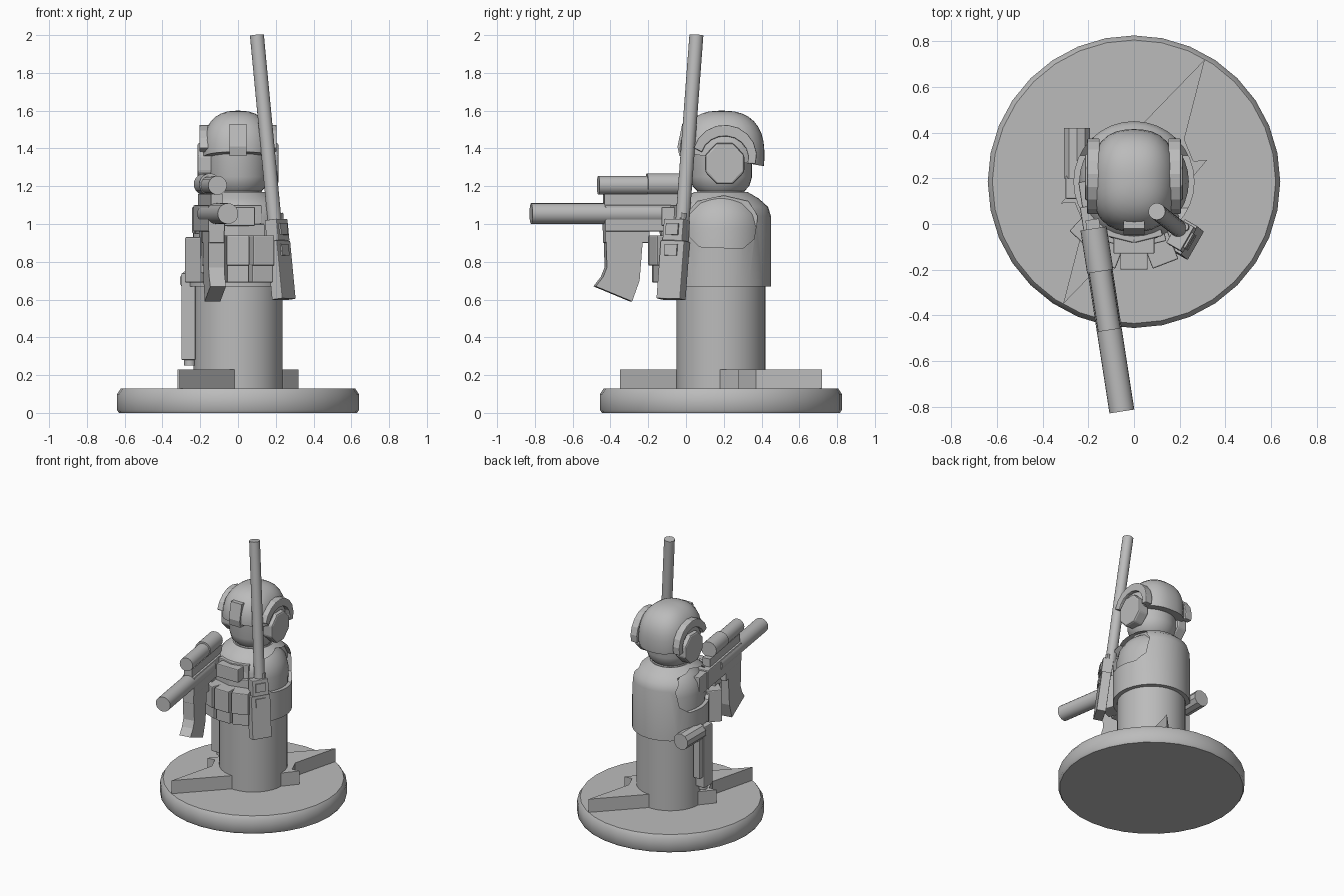
import bpy
import bmesh
import math
from mathutils import Matrix, Vector

default_cube = bpy.data.objects.get("Cube")
if default_cube:
    bpy.data.objects.remove(default_cube, do_unlink=True)

stone = bpy.data.materials.new("plain grey")
stone.use_nodes = True
GREY = (0.5, 0.5, 0.5, 1)
stone.diffuse_color = GREY
stone.node_tree.nodes["Principled BSDF"].inputs["Base Color"].default_value = GREY

AXIS = Matrix.Translation((0, 0.185, 0))   # vertical axis of the figure
WORLD = Matrix.Identity(4)


def finish(name, bm, frame=WORLD, bevel=0, smooth=True):
    bmesh.ops.recalc_face_normals(bm, faces=bm.faces)
    mesh = bpy.data.meshes.new(name)
    bm.to_mesh(mesh)
    bm.free()
    mesh.materials.append(stone)
    mesh.transform(frame)
    obj = bpy.data.objects.new(name, mesh)
    bpy.context.collection.objects.link(obj)
    if bevel:
        mod = obj.modifiers.new("soft edges", "BEVEL")
        mod.width = bevel
        mod.segments = 2
    if smooth:
        bpy.ops.object.select_all(action="DESELECT")
        obj.select_set(True)
        bpy.context.view_layer.objects.active = obj
        bpy.ops.object.shade_smooth_by_angle(angle=math.radians(35))
    return obj


def revolve(name, profile, steps=32, bevel=0):
    """Spin a (radius, height) profile about the figure axis."""
    bm = bmesh.new()
    verts = [bm.verts.new((r, 0, z)) for r, z in profile]
    edges = [bm.edges.new(pair) for pair in zip(verts, verts[1:])]
    bmesh.ops.spin(bm, geom=verts + edges, axis=(0, 0, 1), cent=(0, 0, 0),
                   angle=math.tau, steps=steps)
    bmesh.ops.remove_doubles(bm, verts=bm.verts, dist=0.0001)
    return finish(name, bm, AXIS, bevel)


def prism(name, outline, low, high, frame=WORLD, axis="x", bevel=0):
    """Extrude a (y, z) outline along x, or an (x, y) outline along z."""
    bm = bmesh.new()
    place = (lambda p, d: (d, *p)) if axis == "x" else (lambda p, d: (*p, d))
    face = bm.faces.new([bm.verts.new(place(p, low)) for p in outline])
    new = bmesh.ops.extrude_face_region(bm, geom=[face])["geom"]
    shift = Vector(place((0, 0), high - low))
    bmesh.ops.translate(bm, vec=shift, verts=[v for v in new if isinstance(v, bmesh.types.BMVert)])
    return finish(name, bm, frame, bevel, smooth=False)


def box(name, low, high, frame=WORLD, bevel=0):
    outline = [(low[1], low[2]), (high[1], low[2]), (high[1], high[2]), (low[1], high[2])]
    return prism(name, outline, low[0], high[0], frame, bevel=bevel)


def rod(name, start, end, radius, frame=WORLD, sides=20):
    start, end = Vector(start), Vector(end)
    bm = bmesh.new()
    bmesh.ops.create_cone(bm, cap_ends=True, segments=sides, radius1=radius,
                          radius2=radius, depth=(end - start).length)
    turn = (end - start).to_track_quat("Z", "Y").to_matrix().to_4x4()
    return finish(name, bm, frame @ Matrix.Translation((start + end) / 2) @ turn)


def around(degrees):
    """Frame whose -y points outward from the figure at this angle."""
    return AXIS @ Matrix.Rotation(math.radians(degrees), 4, "Z")


# Base disc and star
revolve("base_disc", [(0, 0), (.63, 0), (.64, .015), (.64, .1), (.62, .13), (0, .13)])
half_star = [(.31, .535), (.22, .185), (.26, .09), (.32, .095), (.24, 0), (0, -.215)]
star = half_star[::-1] + [(-x, -y) for x, y in half_star[::-1]]
prism("compass_star", star, .12, .23, AXIS, axis="z")

# Pedestal body, torso and head
revolve("pedestal_body", [(0, .12), (.235, .12), (.235, .72), (0, .72)])
revolve("torso", [(0, .7), (.235, .7), (.24, .98), (.225, 1.05), (.185, 1.11),
                  (.13, 1.15), (.12, 1.2), (0, 1.2)])
revolve("head", [(0, 1.16), (.12, 1.17), (.15, 1.2), (.165, 1.25), (.165, 1.44), (0, 1.5)])

# Vest with arm openings
vest = revolve("vest", [(.265, .67), (.265, 1.04), (.25, 1.09), (.2, 1.135),
                        (.14, 1.17), (.11, 1.16), (.18, 1.11), (.225, 1.03),
                        (.235, .67), (.265, .67)])
hole = [(.02, .93), (.07, .88), (.3, .87), (.36, .92), (.38, 1.04), (.33, 1.12),
        (.2, 1.15), (.06, 1.12), (.01, 1.06)]
for side in (-1, 1):
    ends = sorted((side * .15, side * .5))
    cutter = prism("arm_hole_cutter", hole, *ends)
    cutter.hide_render = True
    cutter.hide_viewport = True
    cut = vest.modifiers.new("arm opening", "BOOLEAN")
    cut.object = cutter
    cut.solver = "EXACT"

# Chest gear
for angle in (-21, 0, 21):
    frame = around(angle)
    box("ammo_pouch", (-.058, -.365, .69), (.058, -.24, .92), frame, .006)
    box("ammo_pouch_flap", (-.06, -.385, .78), (.06, -.24, .94), frame, .006)
box("side_pouch", (-.06, -.35, .69), (.06, -.24, .93), around(-43), .006)
for angle in (-14, 14):
    box("chest_plate", (-.075, -.285, .93), (.075, -.2, 1.0), around(angle), .005)
    box("collar_plate", (-.065, -.26, 1.0), (.065, -.17, 1.1), around(angle), .005)
box("chest_pocket", (-.09, -.315, .99), (.09, -.2, 1.09), around(0), .006)

# Helmet: rounded-box dome cut by a tilted brim plane
bm = bmesh.new()
bmesh.ops.create_uvsphere(bm, u_segments=32, v_segments=20, radius=1)
for v in bm.verts:
    size = sum(abs(c) ** 2.5 for c in v.co) ** (1 / 2.5)
    v.co = Vector((v.co.x * .19, v.co.y * .225, v.co.z * .235)) / size
    v.co += Vector((0, .005, 1.365))
cut = bmesh.ops.bisect_plane(bm, geom=bm.verts[:] + bm.edges[:] + bm.faces[:],
                             plane_co=(0, 0, 1.345), plane_no=(0, .17, 1), clear_inner=True)
bmesh.ops.contextual_create(bm, geom=[e for e in cut["geom_cut"]
                                      if isinstance(e, bmesh.types.BMEdge)])
finish("helmet", bm, AXIS)
prism("helmet_mount", [(-.035, 1.36), (-.045, 1.41), (-.02, 1.53), (.03, 1.53), (.03, 1.36)],
      -.045, .045)

# Ear cups and arched side rails
for side in (-1, 1):
    cup = [(.205 + .112 * math.cos(a), 1.32 + .118 * math.sin(a))
           for a in (math.radians(22.5 + 45 * i) for i in range(8))]
    prism("ear_cup", cup, *sorted((side * .13, side * .215)), bevel=.012)
    sweep = [math.radians(d) for d in range(-15, 166, 20)]
    arch = [(.205 + .17 * math.cos(a), 1.36 + .165 * math.sin(a)) for a in sweep]
    arch += [(.205 + .125 * math.cos(a), 1.35 + .115 * math.sin(a)) for a in sweep[::-1]]
    prism("helmet_rail", arch, *sorted((side * .15, side * .205)), bevel=.006)

# Radio with long aerial, leaning along one line
top, foot = Vector((.1, .055, 2)), Vector((.195, -.02, 1))
rod("aerial", foot, top, .037)
lean = (top - foot).normalized()
out = Vector((.87, -.5, 0))
out = (out - lean * out.dot(lean)).normalized()
radio = Matrix((lean.cross(out), -out, lean)).transposed().to_4x4()
radio.translation = Vector((.225, -.065, .81))
box("radio_body", (-.072, -.03, -.21), (.072, .035, .1), radio, .004)
box("radio_head", (-.06, -.033, .1), (.06, .04, .215), radio, .004)
box("radio_screen", (-.04, -.038, .02), (.035, -.02, .08), radio)
box("radio_clip", (-.04, -.042, .13), (.035, -.02, .19), radio)
rod("radio_knob", (.04, 0, .2), (.04, 0, .25), .018, radio, 10)

# Rifle, angled across the right shoulder
rifle = Matrix.Translation((-.18, 0, 0)) @ Matrix.Rotation(math.radians(8.8), 4, "Z")
rod("rifle_suppressor", (0, -.83, 1.055), (0, -.12, 1.055), .055, rifle)
rod("scope_front", (0, -.47, 1.205), (0, -.2, 1.205), .05, rifle)
rod("scope_rear", (0, -.21, 1.21), (0, -.02, 1.21), .058, rifle)
box("rifle_rail", (-.03, -.44, 1.09), (.03, .02, 1.16), rifle)
box("rifle_receiver", (-.045, -.44, .96), (.045, .08, 1.1), rifle, .006)
box("magazine_well", (-.042, -.44, .9), (.042, -.2, .98), rifle, .005)
box("rifle_stock", (-.035, .06, .95), (.035, .19, 1.09), rifle, .006)
magazine = [(-.435, .95), (-.43, .77), (-.45, .72), (-.49, .67), (-.295, .59),
            (-.255, .7), (-.235, .95)]
prism("rifle_magazine", magazine, -.042, .042, rifle)
grip = [(-.14, .98), (-.11, .74), (-.03, .74), (-.05, .98)]
prism("rifle_grip", grip, -.035, .035, rifle, bevel=.006)

# Sidearm hanging on the right hip, muzzle down
box("sidearm_slide", (-.3, .11, .28), (-.225, .21, .74), bevel=.006)
box("sidearm_frame", (-.29, .2, .36), (-.235, .25, .7), bevel=.006)
rod("sidearm_muzzle", (-.255, .16, .25), (-.255, .16, .3), .03, sides=12)
rod("sidearm_grip", (-.25, .2, .7), (-.25, .42, .7), .06, sides=10)
